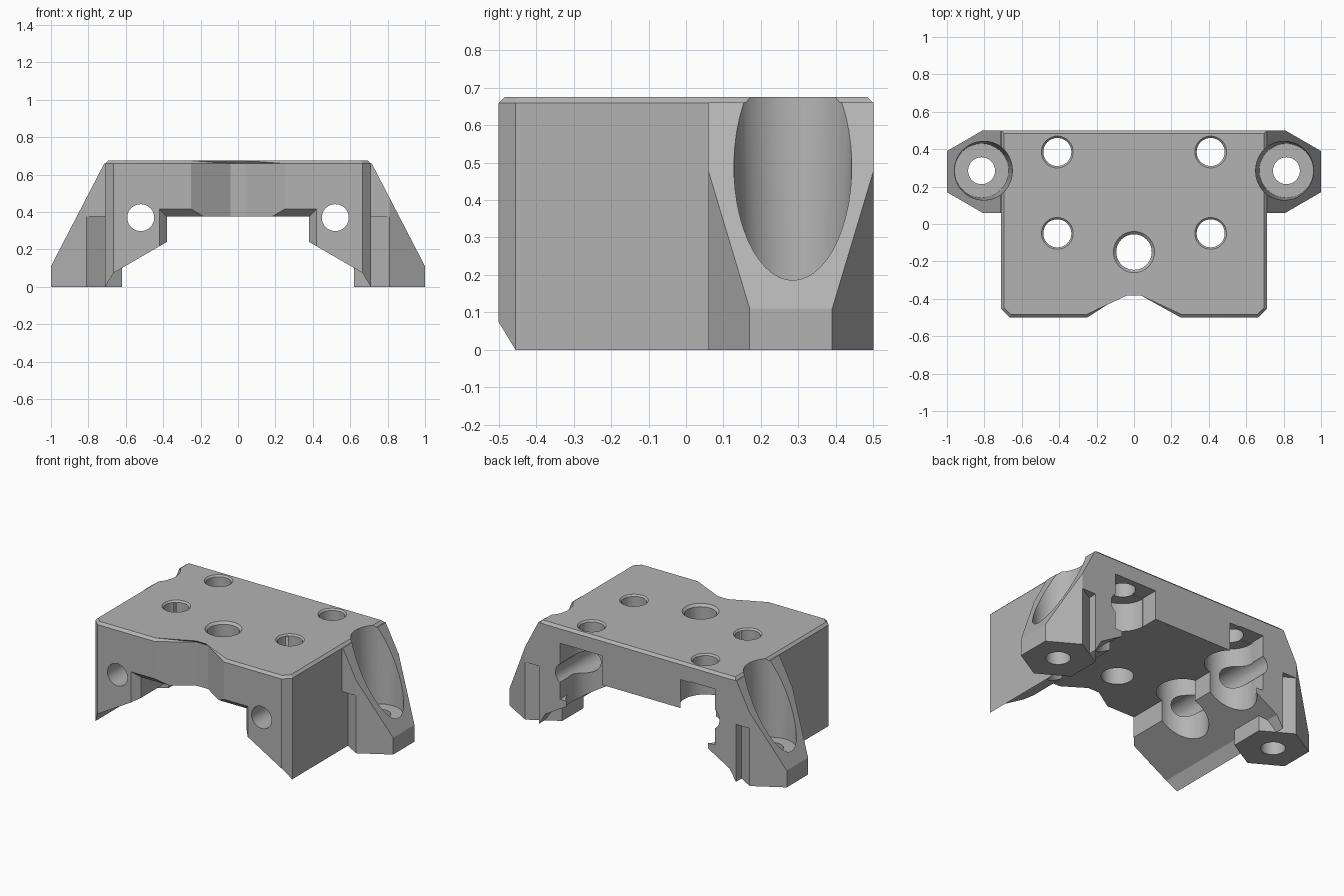
import bpy, bmesh, math
from mathutils import Vector

cube = bpy.data.objects.get("Cube")
if cube:
    bpy.data.objects.remove(cube, do_unlink=True)

grey = bpy.data.materials.new("plain grey")
grey.use_nodes = True
colour = (0.45, 0.45, 0.45, 1)
grey.diffuse_color = colour
grey.node_tree.nodes["Principled BSDF"].inputs["Base Color"].default_value = colour


def to_object(name, bm):
    bmesh.ops.recalc_face_normals(bm, faces=bm.faces)
    mesh = bpy.data.meshes.new(name)
    bm.to_mesh(mesh)
    bm.free()
    mesh.materials.append(grey)
    obj = bpy.data.objects.new(name, mesh)
    bpy.context.collection.objects.link(obj)
    return obj


def loft(lower, upper):
    """Solid between two matching loops of 3D points."""
    bm = bmesh.new()
    a = [bm.verts.new(p) for p in lower]
    b = [bm.verts.new(p) for p in upper]
    bm.faces.new(a)
    bm.faces.new(b)
    for i in range(len(a)):
        j = (i + 1) % len(a)
        bm.faces.new((a[i], a[j], b[j], b[i]))
    return bm


def prism(outline, z0, z1):
    return loft([(x, y, z0) for x, y in outline], [(x, y, z1) for x, y in outline])


def box(x0, x1, y0, y1, z0, z1):
    return prism([(x0, y0), (x1, y0), (x1, y1), (x0, y1)], z0, z1)


def cone(x, y, z0, z1, r0, r1, sides=48):
    ring = [math.tau * i / sides for i in range(sides)]
    return loft([(x + r0 * math.cos(t), y + r0 * math.sin(t), z0) for t in ring],
                [(x + r1 * math.cos(t), y + r1 * math.sin(t), z1) for t in ring])


def mirrored(half):
    return half + [(-x, y) for x, y in reversed(half)]


def combine(target, bm, operation="DIFFERENCE"):
    tool = to_object("cutter", bm)
    tool.hide_render = True
    mod = target.modifiers.new("combine", "BOOLEAN")
    mod.operation, mod.solver, mod.object = operation, "EXACT", tool
    bpy.context.view_layer.objects.active = target
    bpy.ops.object.modifier_apply(modifier=mod.name)
    bpy.data.objects.remove(tool, do_unlink=True)


# Main block with clipped front corners, V notch and chamfered top
TOP = 0.675
outline = mirrored([(0.04, -0.365), (0.25, -0.5), (0.665, -0.5), (0.71, -0.455), (0.71, 0.5)])
bm = prism(outline, 0, TOP)
rim = [e for e in bm.edges if all(v.co.z > TOP - 0.001 for v in e.verts)]
bmesh.ops.bevel(bm, geom=rim, offset=0.016, segments=1, affect="EDGES")
bracket = to_object("bracket_body", bm)

# Tunnel between the legs, with sloping leg undersides and a chamfered mouth
tunnel = mirrored([(0.76, -0.083), (0.665, 0.075), (0.38, 0.24), (0.38, 0.375)])
combine(bracket, loft([(x, -0.6, z) for x, z in tunnel], [(x, 0.6, z) for x, z in tunnel]))
back = mirrored([(0.375, 0.2), (0.375, 0.37)])
front = mirrored([(0.425, 0.2), (0.425, 0.42)])
combine(bracket, loft([(x, -0.505, z) for x, z in front], [(x, -0.45, z) for x, z in back]))

# Side towers: hexagonal foot, wider shoulder and sloping outer face
for side in (1, -1):
    foot = [(1, 0.17), (1, 0.39), (0.81, 0.5), (0.62, 0.39), (0.62, 0.17), (0.81, 0.06)]
    shoulder = [(1, 0.17), (1, 0.39), (0.81, 0.5), (0.67, 0.5), (0.67, 0.06), (0.81, 0.06)]
    for plan, z0, z1 in ((foot, 0, 0.375), (shoulder, 0.375, 0.66)):
        bm = prism([(side * x, y) for x, y in plan], z0, z1)
        cut = bmesh.ops.bisect_plane(bm, geom=bm.verts[:] + bm.edges[:] + bm.faces[:],
                                     plane_co=(side, 0, 0.11),
                                     plane_no=Vector((side * 0.55, 0, 0.285)), clear_outer=True)
        bmesh.ops.holes_fill(bm, edges=[e for e in cut["geom_cut"]
                                        if isinstance(e, bmesh.types.BMEdge)])
        combine(bracket, bm, "UNION")

# Tower bolt holes and tapered counterbores
for side in (1, -1):
    x = side * 0.815
    combine(bracket, cone(x, 0.285, 0.17, 0.8, 0.145, 0.17))
    combine(bracket, cone(x, 0.285, -0.1, 0.3, 0.072, 0.072))

# Vertical bolt holes with countersunk rims, and nut recesses from below
for side in (1, -1):
    for y in (0.385, -0.05):
        x = side * 0.41
        combine(bracket, cone(x, y, -0.1, 0.56, 0.153, 0.153))
        combine(bracket, cone(x, y, 0.5, 0.8, 0.075, 0.075))
        combine(bracket, cone(x, y, TOP - 0.015, TOP + 0.005, 0.07, 0.09))
combine(bracket, cone(0, -0.15, 0.2, 0.8, 0.095, 0.095))
combine(bracket, cone(0, -0.15, TOP - 0.02, TOP + 0.005, 0.09, 0.115))

# Rear access slots
for x0, x1 in ((0.255, 0.56), (-0.56, -0.38)):
    combine(bracket, box(x0, x1, 0.385, 0.6, 0.2, 0.565))

# Long horizontal rod holes
ring = [math.tau * i / 40 for i in range(40)]
for side in (1, -1):
    circle = [(side * 0.52 + 0.072 * math.cos(t), 0.37 + 0.072 * math.sin(t)) for t in ring]
    combine(bracket, loft([(x, -0.6, z) for x, z in circle], [(x, 0.6, z) for x, z in circle]))

# Shading
bpy.ops.object.select_all(action="DESELECT")
bracket.select_set(True)
bpy.context.view_layer.objects.active = bracket
bpy.ops.object.shade_smooth_by_angle(angle=math.radians(25))
